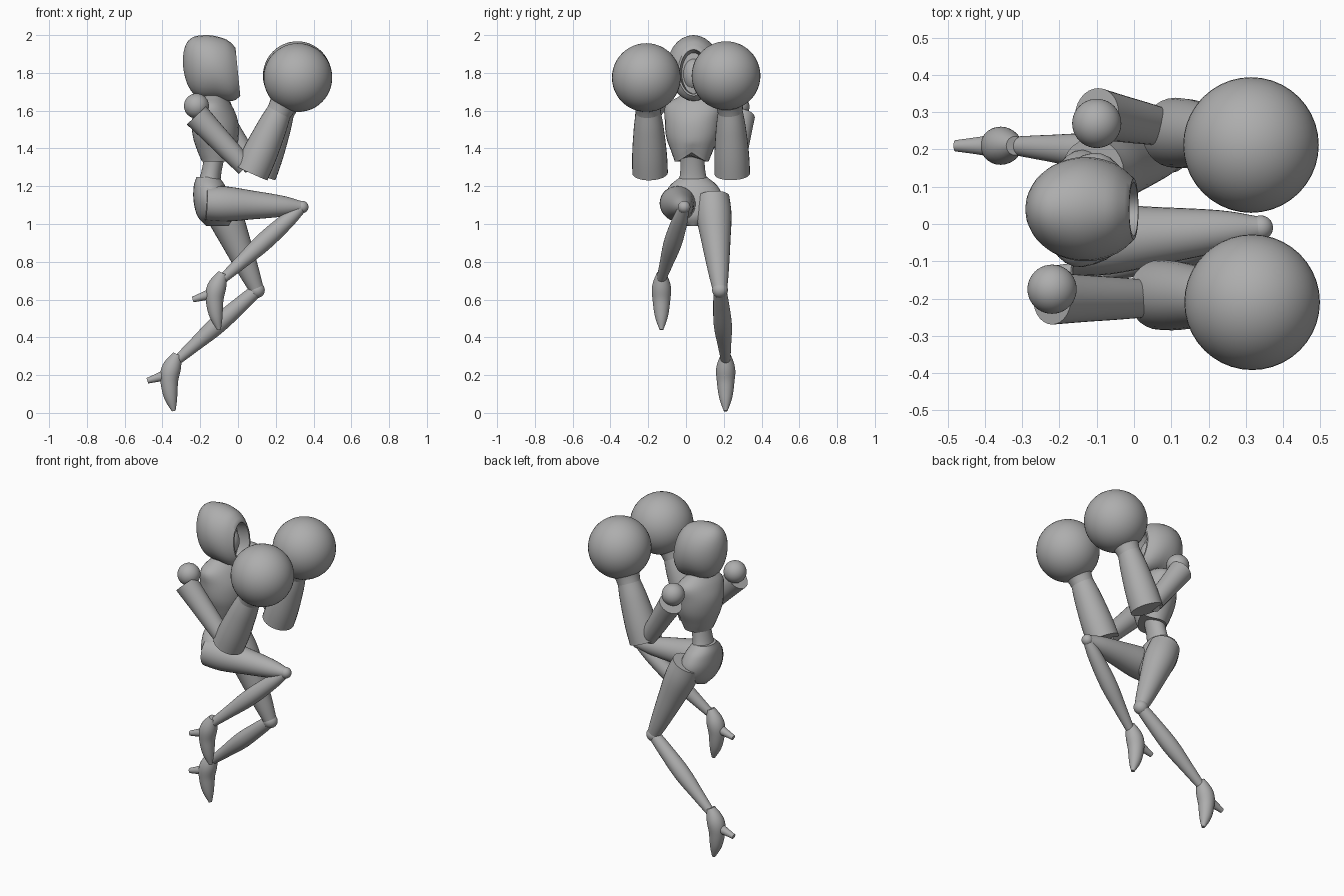
import bpy, bmesh, math
from mathutils import Vector

default_cube = bpy.data.objects.get("Cube")
if default_cube:
    bpy.data.objects.remove(default_cube)

grey = bpy.data.materials.new("plain_grey")
grey.use_nodes = True
colour = (.42, .42, .42, 1)
grey.diffuse_color = colour
grey.node_tree.nodes["Principled BSDF"].inputs["Base Color"].default_value = colour

UP, SIDEWAYS, FORWARD = Vector((0, 0, 1)), Vector((0, 1, 0)), Vector((1, 0, 0))
TWISTED = Vector((.25, 1, 0)).normalized()
SEGMENTS, RINGS = 28, 20


def finish(name, bm):
    """Turn a bmesh into a smooth grey object that keeps its sharp edges."""
    mesh = bpy.data.meshes.new(name)
    bm.to_mesh(mesh)
    bm.free()
    mesh.shade_smooth()
    mesh.set_sharp_from_angle(angle=math.radians(40))
    mesh.materials.append(grey)
    part = bpy.data.objects.new(name, mesh)
    bpy.context.collection.objects.link(part)
    return part


def sample(values, t):
    """Smooth value at t along a list of evenly spaced numbers or vectors."""
    last = len(values) - 1
    place = t * last
    i = min(int(place), last - 1)
    f = place - i
    before, start = values[max(i - 1, 0)], values[i]
    end, after = values[i + 1], values[min(i + 2, last)]
    ease = f * f * (3 - 2 * f)
    leave = f * (1 - f) ** 2 / 2
    arrive = f * f * (f - 1) / 2
    return (start + (end - start) * ease
            + (end - before) * leave + (after - start) * arrive)


def tube(name, path, widths, depths=None, side=SIDEWAYS, axis=None, recess=0):
    """Loft ellipses along a path; recess sinks the end cap inside a rim."""
    depths = depths or widths
    bm = bmesh.new()
    loops = []
    for ring in range(RINGS + 1):
        t = ring / RINGS
        step = 1 / RINGS
        heading = axis or sample(path, min(t + step, 1)) - sample(path, max(t - step, 0))
        heading = heading.normalized()
        across = (side - heading * side.dot(heading)).normalized() * sample(widths, t)
        outward = heading.cross(side).normalized() * sample(depths, t)
        centre = sample(path, t)
        loops.append([bm.verts.new(centre + across * math.cos(a) + outward * math.sin(a))
                      for a in (math.tau * k / SEGMENTS for k in range(SEGMENTS))])
    for low, high in zip(loops, loops[1:]):
        for k in range(SEGMENTS):
            n = (k + 1) % SEGMENTS
            bm.faces.new((low[k], low[n], high[n], high[k]))
    bm.faces.new(loops[0])
    cap = bm.faces.new(loops[-1])
    bmesh.ops.recalc_face_normals(bm, faces=bm.faces)
    if recess:
        for depth in (0, -recess):
            bmesh.ops.inset_individual(bm, faces=[cap], thickness=.01, depth=depth)
    return finish(name, bm)


def ball(name, centre, radius, stretch=(1, 1, 1)):
    bm = bmesh.new()
    bmesh.ops.create_uvsphere(bm, u_segments=40, v_segments=24, radius=radius)
    bmesh.ops.scale(bm, vec=stretch, verts=bm.verts)
    bmesh.ops.translate(bm, vec=centre, verts=bm.verts)
    return finish(name, bm)


# Hood: an egg swept from back to front, cut off and recessed for the face
head = Vector((-.13, .04, 1.83))
stations = [-math.cos(math.pi * k / 10) for k in range(9)]
tube("hood", [head + FORWARD * s * .16 - UP * max(s, 0) * .03 for s in stations],
     [max(.14 * math.sqrt(1 - s ** 2), .01) for s in stations],
     [max(.17 * math.sqrt(1 - s ** 4), .01) for s in stations],
     axis=FORWARD + UP * .1, recess=.07)
ball("face", head + Vector((.03, 0, -.04)), .08, (.9, .75, 1.1))

# Torso, stacked from the neck down
neck = Vector((-.13, .04, 1.68))
ribs = Vector((-.11, .03, 1.33))
tube("neck", [neck - UP * .1, neck + Vector((.03, 0, .08))], [.06, .05])
chest = tube("chest", [ribs, neck], [.09, .11, .14, .15, .15, .07],
             [.08, .1, .12, .12, .09, .05], side=TWISTED, axis=UP)
for vert in chest.data.vertices:   # arch in the lower front edge
    forward = max(vert.co.x - ribs.x, 0)
    near_edge = max(ribs.z + .1 - vert.co.z, 0)
    vert.co.z += 6 * forward * near_edge * max(1 - abs(vert.co.y - ribs.y) / .08, 0)

hips = Vector((-.16, .04, 1.25))
tube("waist", [ribs + UP * .1, hips - UP * .07], [.08, .065, .07, .1], [.07, .055, .055, .07],
     axis=UP)
tube("pelvis", [hips, hips + Vector((.05, 0, -.26))], [.07, .13, .16, .13, .04],
     [.06, .085, .1, .095, .06], axis=UP)


def leg(side, hip, knee, ankle, joint):
    """Tapered thigh, knee ball, shin and a pointed high-heeled shoe."""
    hip, knee, ankle = Vector(hip), Vector(knee), Vector(ankle)
    tube(side + "_thigh", [hip, knee], [.09, .093, .075, .055, joint])
    ball(side + "_knee", knee, joint * 1.1)
    tube(side + "_shin", [knee, ankle], [joint * .9, .042, .048, .035, .025])
    sole = [ankle + FORWARD * x - UP * z
            for x, z in ((0, -.03), (-.04, .07), (-.04, .17), (-.02, .27))]
    tube(side + "_shoe", sole, [.025, .05, .046, .035, .01])
    spike = ankle - FORWARD * .16 - UP * .11
    tube(side + "_heel", [sole[1] + FORWARD * .01, spike], [.04, .024, .015])


# Right knee raised, left leg trailing
leg("right", (-.17, -.05, 1.11), (.34, -.01, 1.09), (-.08, -.13, .71), .03)
leg("left", (-.11, .14, 1.14), (.1, .18, .65), (-.32, .21, .28), .038)


def arm(side, shoulder, elbow, cuff, wrist, fist):
    """Ball shoulder, flared upper arm, heavy gauntlet and a round fist."""
    shoulder, elbow, cuff, wrist, fist = map(Vector, (shoulder, elbow, cuff, wrist, fist))
    outward = SIDEWAYS * math.copysign(.025, shoulder.y)
    ball(side + "_shoulder", shoulder, .066)
    tube(side + "_upper_arm", [shoulder + outward - UP * .05, elbow], [.07, .06, .05])
    tube(side + "_forearm", [cuff, wrist], [.094, .092, .08, .065])
    tube(side + "_wrist", [wrist.lerp(cuff, .05), wrist.lerp(fist, .5)], [.065, .075, .11])
    ball(side + "_fist", fist, .182)


arm("right", (-.22, -.175, 1.625), (.04, -.2, 1.3), (.07, -.19, 1.27), (.22, -.2, 1.6),
    (.317, -.21, 1.775))
arm("left", (-.1, .27, 1.62), (.08, .26, 1.3), (.11, .245, 1.265), (.235, .235, 1.6),
    (.314, .212, 1.785))
